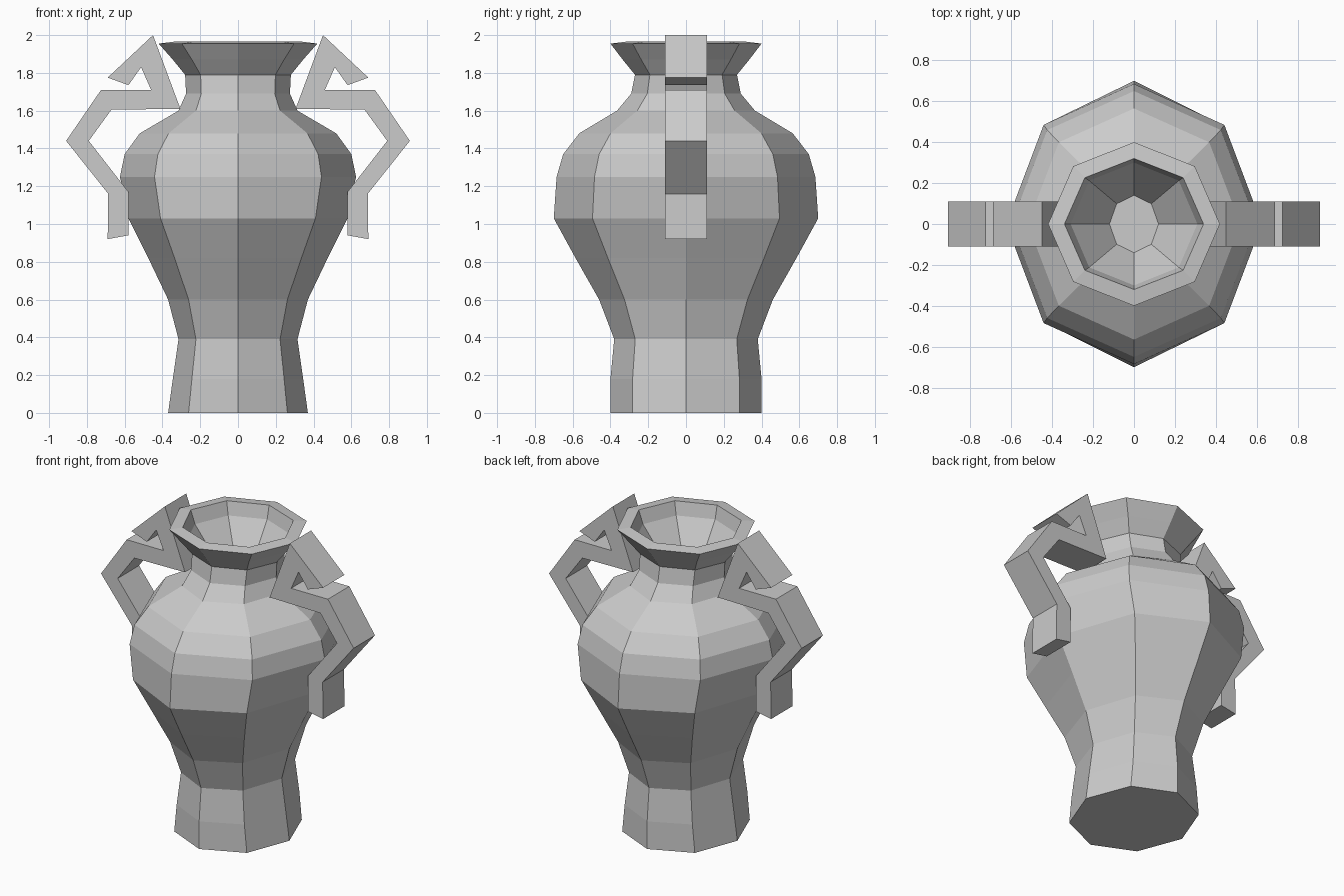
import bpy, bmesh
from math import sin, cos, pi

if "Cube" in bpy.data.objects:
    bpy.data.objects.remove(bpy.data.objects["Cube"])

SIDES = 8


def finish(name, bm):
    bmesh.ops.recalc_face_normals(bm, faces=bm.faces)
    mesh = bpy.data.meshes.new(name)
    bm.to_mesh(mesh)
    bm.free()
    obj = bpy.data.objects.new(name, mesh)
    bpy.context.collection.objects.link(obj)
    return obj


# Vase: octagonal rings (z, x radius, y radius) from foot to lip, then down inside
rings = [
    (0.00, 0.37, 0.40), (0.18, 0.345, 0.40), (0.39, 0.315, 0.38),
    (0.60, 0.37, 0.46), (0.82, 0.475, 0.585), (1.03, 0.58, 0.70),
    (1.25, 0.625, 0.685), (1.37, 0.60, 0.65), (1.48, 0.52, 0.565),
    (1.60, 0.315, 0.365), (1.69, 0.275, 0.29), (1.79, 0.28, 0.27),
    (1.87, 0.345, 0.335), (1.955, 0.42, 0.40),
    (1.965, 0.34, 0.32), (1.88, 0.31, 0.30), (1.64, 0.12, 0.14),
]
bm = bmesh.new()
loops = [[bm.verts.new((rx * cos(2 * pi * i / SIDES), ry * sin(2 * pi * i / SIDES), z))
          for i in range(SIDES)] for z, rx, ry in rings]
for a, b in zip(loops, loops[1:]):
    for i in range(SIDES):
        j = (i + 1) % SIDES
        bm.faces.new((a[i], a[j], b[j], b[i]))
bm.faces.new(loops[0][::-1])
bm.faces.new(loops[-1])
finish("vase_body", bm)

# Handles: angular scroll outline (x, z) extruded along y, one per side
outline = [
    (0.45, 2.0), (0.69, 1.775), (0.58, 1.735), (0.513, 1.83), (0.46, 1.71),
    (0.725, 1.71), (0.91, 1.44), (0.687, 1.16), (0.69, 0.92), (0.58, 0.94),
    (0.58, 1.17), (0.79, 1.44), (0.67, 1.605), (0.305, 1.61),
]
HALF = 0.11
for name, s in (("right_handle", 1), ("left_handle", -1)):
    bm = bmesh.new()
    face = bm.faces.new([bm.verts.new((s * x, -HALF, z)) for x, z in outline])
    ext = bmesh.ops.extrude_face_region(bm, geom=[face], use_keep_orig=True)
    moved = [v for v in ext["geom"] if isinstance(v, bmesh.types.BMVert)]
    bmesh.ops.translate(bm, verts=moved, vec=(0, 2 * HALF, 0))
    finish(name, bm)
